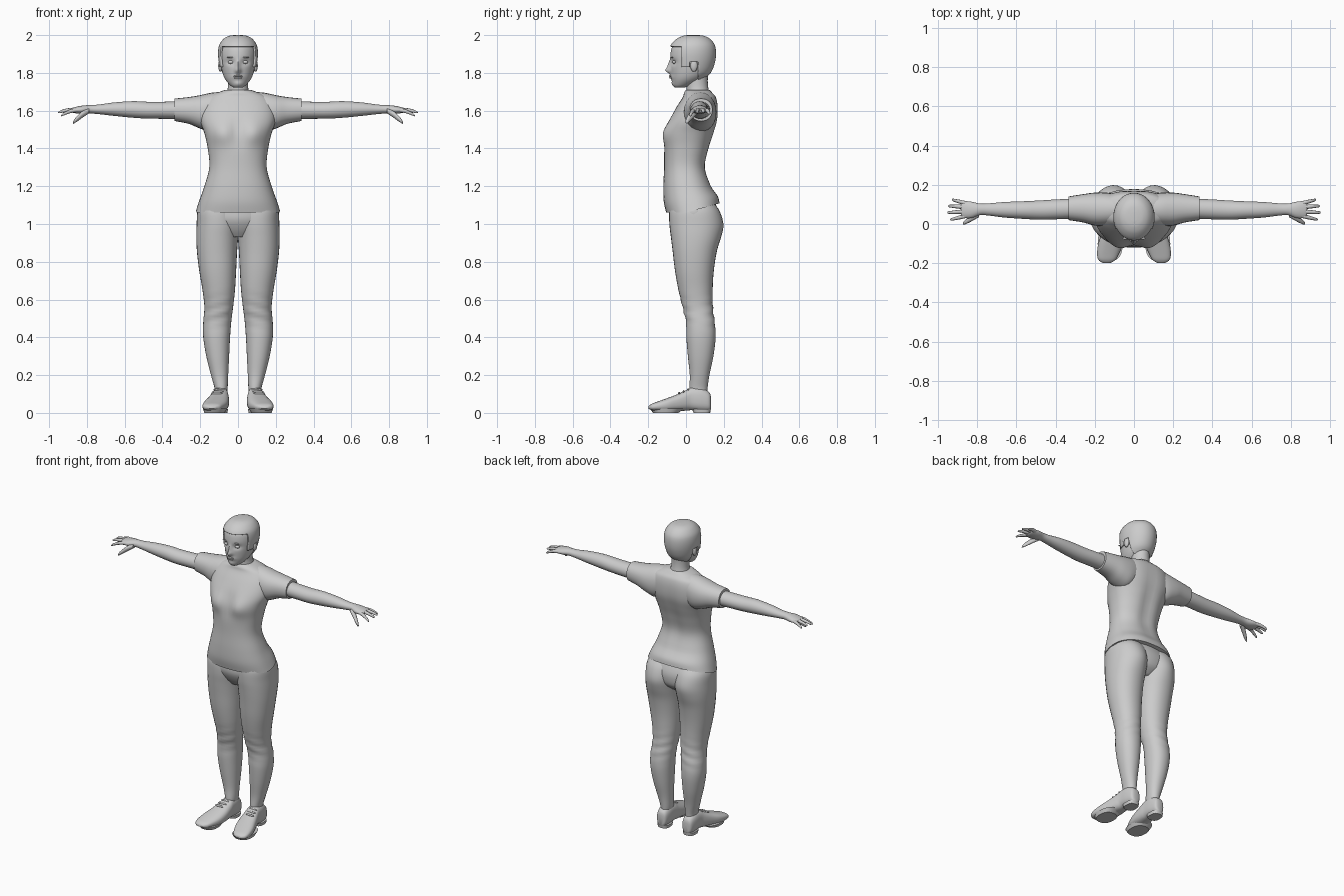
import bpy, bmesh, math
from math import exp

grey = bpy.data.materials.new("plain grey")
grey.diffuse_color = (0.6, 0.6, 0.6, 1)


def finish(name, bm, mirror=False, angle=50):
    bmesh.ops.recalc_face_normals(bm, faces=bm.faces)
    me = bpy.data.meshes.new(name)
    bm.to_mesh(me)
    bm.free()
    ob = bpy.data.objects.new(name, me)
    bpy.context.collection.objects.link(ob)
    me.materials.append(grey)
    if mirror:
        ob.modifiers.new("mirror", 'MIRROR')
    bpy.ops.object.select_all(action='DESELECT')
    ob.select_set(True)
    bpy.context.view_layer.objects.active = ob
    bpy.ops.object.shade_smooth_by_angle(angle=math.radians(angle))
    return ob


def smooth_rows(rows, k):
    """Spline through the section rows."""
    out = []
    for i in range(len(rows) - 1):
        p0, p1, p2, p3 = rows[max(i - 1, 0)], rows[i], rows[i + 1], rows[min(i + 2, len(rows) - 1)]
        for s in range(k):
            t = s / k
            out.append([0.5 * (2 * b + (c - a) * t + (2 * a - 5 * b + 4 * c - d) * t * t
                               + (3 * b - a - 3 * c + d) * t ** 3)
                        for a, b, c, d in zip(p0, p1, p2, p3)])
    return out + [rows[-1]]


def loft(axis, rows, n=24, k=3, power=2.0, shape=None):
    """Rows are (position on axis, low and high of the two other axes)."""
    bm = bmesh.new()
    rings = []
    for t, a0, a1, b0, b1 in smooth_rows(rows, k):
        ring = []
        for i in range(n):
            w = 2 * math.pi * i / n
            c, s = math.cos(w), math.sin(w)
            a = (a0 + a1) / 2 + (a1 - a0) / 2 * math.copysign(abs(c) ** (2 / power), c)
            b = (b0 + b1) / 2 + (b1 - b0) / 2 * math.copysign(abs(s) ** (2 / power), s)
            co = {'x': (t, a, b), 'y': (a, t, b), 'z': (a, b, t)}[axis]
            ring.append(bm.verts.new(shape(*co) if shape else co))
        rings.append(ring)
    for r, q in zip(rings, rings[1:]):
        for i in range(n):
            j = (i + 1) % n
            bm.faces.new((r[i], r[j], q[j], q[i]))
    bm.faces.new(rings[0])
    bm.faces.new(rings[-1])
    return bm


def ball(name, loc, size, mirror=False):
    bm = bmesh.new()
    bmesh.ops.create_uvsphere(bm, u_segments=16, v_segments=10, radius=1)
    for v in bm.verts:
        v.co = [l + c * s for l, c, s in zip(loc, v.co, size)]
    return finish(name, bm, mirror)


def bump(x, z, cx, cz, rx, rz):
    return exp(-((x - cx) / rx) ** 2 - ((z - cz) / rz) ** 2)


# Shirt body: bust at the front, hem rising to the back
def shirt_shape(x, y, z):
    if y < 0.02:
        y += 0.018 * bump(x, z, 0, 1.49, 0.04, 0.07)
        y -= 0.014 * bump(abs(x), z, 0.085, 1.48, 0.05, 0.06)
    elif y > 0.1:
        y -= 0.012 * bump(x, z, 0, 1.4, 0.04, 0.2)
    if z < 1.2:
        z += max(0, y) * 0.28 * (1.2 - z) / 0.14
    return x, y, z


finish("shirt_body", loft('z', [
    (1.06, -.222, .222, -.105, .178), (1.12, -.205, .205, -.118, .17),
    (1.2, -.178, .178, -.12, .135), (1.3, -.152, .152, -.116, .105),
    (1.4, -.16, .16, -.117, .125), (1.48, -.178, .178, -.118, .15),
    (1.55, -.2, .2, -.09, .168), (1.62, -.195, .195, -.05, .17),
    (1.67, -.165, .165, -.018, .16), (1.695, -.11, .11, -.01, .14),
    (1.71, -.068, .068, 0, .125)], n=48, k=5, power=2.3, shape=shirt_shape))

# Short sleeves
finish("sleeve", loft('x', [
    (.08, .0, .15, 1.52, 1.7), (.14, -.01, .16, 1.49, 1.695),
    (.2, -.008, .16, 1.505, 1.682), (.26, .008, .152, 1.53, 1.672),
    (.335, .02, .14, 1.545, 1.664)], power=2.2, k=4), True)

# Bare arms with palm
finish("arm", loft('x', [
    (.28, .028, .13, 1.555, 1.65), (.4, .024, .125, 1.557, 1.647),
    (.48, .022, .12, 1.558, 1.647), (.56, .026, .116, 1.563, 1.65),
    (.66, .033, .112, 1.573, 1.643), (.74, .043, .105, 1.582, 1.632),
    (.785, .045, .104, 1.585, 1.63), (.83, .03, .114, 1.583, 1.626),
    (.87, .032, .116, 1.588, 1.617), (.882, .045, .105, 1.594, 1.612)], k=4), True)

# Fingers: name, root y, tip x, tip y, tip z
for name, y0, tx, ty, tz in (("index", .042, .937, .022, 1.573), ("middle", .064, .952, .058, 1.59),
                             ("ring", .086, .948, .092, 1.592), ("little", .105, .928, .124, 1.583)):
    rows = []
    for f, r in ((0, .011), (.35, .0105), (.7, .0085), (.93, .0065), (1, .002)):
        x, y, z = .855 + f * (tx - .855), y0 + f * (ty - y0), 1.603 + f * (tz - 1.603) + .006 * math.sin(3.1 * f)
        rows.append((x, y - r, y + r, z - r, z + r))
    finish(name + "_finger", loft('x', rows, n=10, k=2), True)
finish("thumb", loft('x', [
    (.79, .035, .07, 1.585, 1.612), (.82, .018, .052, 1.565, 1.6),
    (.845, .005, .033, 1.547, 1.578), (.865, -.003, .016, 1.534, 1.556),
    (.873, .0, .008, 1.53, 1.54)], n=12), True)

# Hips join the two trouser legs
finish("trouser_hips", loft('z', [
    (.93, -.09, .09, -.035, .12), (.97, -.17, .17, -.065, .165), (1.02, -.208, .208, -.088, .178),
    (1.07, -.216, .216, -.09, .172), (1.14, -.19, .19, -.085, .14)], n=40, k=4))


# Trouser legs with rounded seat and knee folds
def leg_shape(x, y, z):
    if y > .06:
        y += .008 * bump(x, z, .1, .99, .06, .07)
    y += .003 * math.sin(z * 110 + x * 30) * bump(0, z, 0, .54, 1, .07)
    return x, y, z


finish("trouser_leg", loft('z', [
    (.1, .06, .125, .022, .112), (.13, .055, .124, .018, .114), (.2, .052, .143, .02, .124),
    (.3, .047, .168, .01, .145), (.4, .042, .184, .002, .157), (.48, .036, .184, .0, .152),
    (.56, .026, .178, -.018, .142), (.65, .016, .188, -.04, .141), (.75, .01, .205, -.058, .147),
    (.85, .005, .217, -.07, .162), (.93, -.001, .221, -.08, .182), (1.0, -.008, .219, -.088, .19),
    (1.07, -.005, .214, -.088, .175), (1.12, .01, .19, -.07, .14)],
    n=32, k=5, power=2.15, shape=leg_shape), True)

# Shoes with low heel and laces
finish("shoe", loft('y', [
    (.132, .075, .108, .02, .085), (.122, .06, .125, .012, .11), (.08, .052, .134, .01, .135),
    (.03, .05, .138, .014, .135), (0, .048, .147, .012, .12), (-.05, .048, .165, .008, .097),
    (-.1, .056, .182, .006, .078), (-.15, .076, .188, .01, .06), (-.182, .094, .182, .014, .048),
    (-.198, .118, .16, .022, .036)], n=28, k=4, power=2.6), True)
finish("shoe_heel", loft('z', [
    (0, .056, .13, .04, .128), (.02, .053, .133, .035, .131)], n=20, k=1, power=2.8), True, 30)
finish("shoe_sole", loft('z', [
    (0, .07, .178, -.175, -.04), (.022, .058, .185, -.19, -.01)], n=24, k=1, power=2.4), True, 30)
for i, (y, z) in enumerate(((.012, .123), (-.012, .113), (-.036, .104))):
    ball("shoe_lace_%d" % i, (.1 + .006 * i, y, z), (.03, .006, .007), True)

# Neck
finish("neck", loft('z', [
    (1.66, -.075, .075, .0, .135), (1.71, -.056, .056, .003, .12),
    (1.76, -.052, .052, .0, .115), (1.82, -.055, .055, -.01, .12)], k=4))


# Head with brow, eye sockets, nose and chin
def face_shape(x, y, z):
    if y < -.02:
        y -= .026 * bump(x, z, 0, 1.812, .014, .016) + .014 * bump(x, z, 0, 1.84, .01, .025)
        y += .011 * bump(abs(x), z, .04, 1.857, .022, .016)
        y -= .007 * bump(x, z, 0, 1.778, .026, .012)
        y -= .005 * bump(x, z, 0, 1.742, .02, .013)
    return x, y, z


HEAD = [(1.722, -.022, .022, -.058, -.01), (1.735, -.042, .042, -.068, .03),
        (1.765, -.067, .067, -.075, .085), (1.8, -.082, .082, -.079, .122),
        (1.85, -.092, .092, -.082, .143), (1.9, -.096, .096, -.082, .149),
        (1.94, -.09, .09, -.072, .142), (1.97, -.07, .07, -.042, .118),
        (1.985, -.045, .045, -.01, .088), (1.99, -.015, .015, .02, .055)]
finish("head", loft('z', HEAD, n=72, k=7, shape=face_shape))
ball("eye", (.038, -.062, 1.857), (.016, .011, .009), True)
ball("eyebrow", (.04, -.073, 1.882), (.02, .006, .003), True)
ball("upper_lip", (0, -.083, 1.783), (.024, .008, .005))
ball("lower_lip", (0, -.081, 1.774), (.021, .008, .005))
ball("ear", (.093, .042, 1.838), (.012, .019, .032), True)

# Hair cap trimmed to a hairline with sideburns and a gap for each ear
bm = loft('z', [(z + (z - 1.76) * .045, a * 1.1, b * 1.1, c - .008, d + .01)
                for z, a, b, c, d in HEAD[2:]], n=64, k=6)
for co, no in (((0, 0, 1.94), (0, 0, 1)), ((0, 0, 1.83), (0, 0, 1)), ((0, 0, 1.86), (0, 0, 1)),
               ((0, -.025, 0), (0, 1, .0)), ((0, .02, 0), (0, 1, 0)), ((0, .065, 0), (0, 1, 0))):
    bmesh.ops.bisect_plane(bm, geom=bm.verts[:] + bm.edges[:] + bm.faces[:], plane_co=co, plane_no=no)


def hairline(y):
    return 1.94 if y < -.025 else 1.83 if y < .02 else 1.86 if y < .065 else 1.7


bmesh.ops.delete(bm, geom=[f for f in bm.faces if f.calc_center_median().z < hairline(f.calc_center_median().y)
                           or len(f.verts) > 20 and f.calc_center_median().z < 1.8], context='FACES')
hair = finish("hair", bm)
shell = hair.modifiers.new("thickness", 'SOLIDIFY')
shell.thickness = .01
shell.offset = -1
